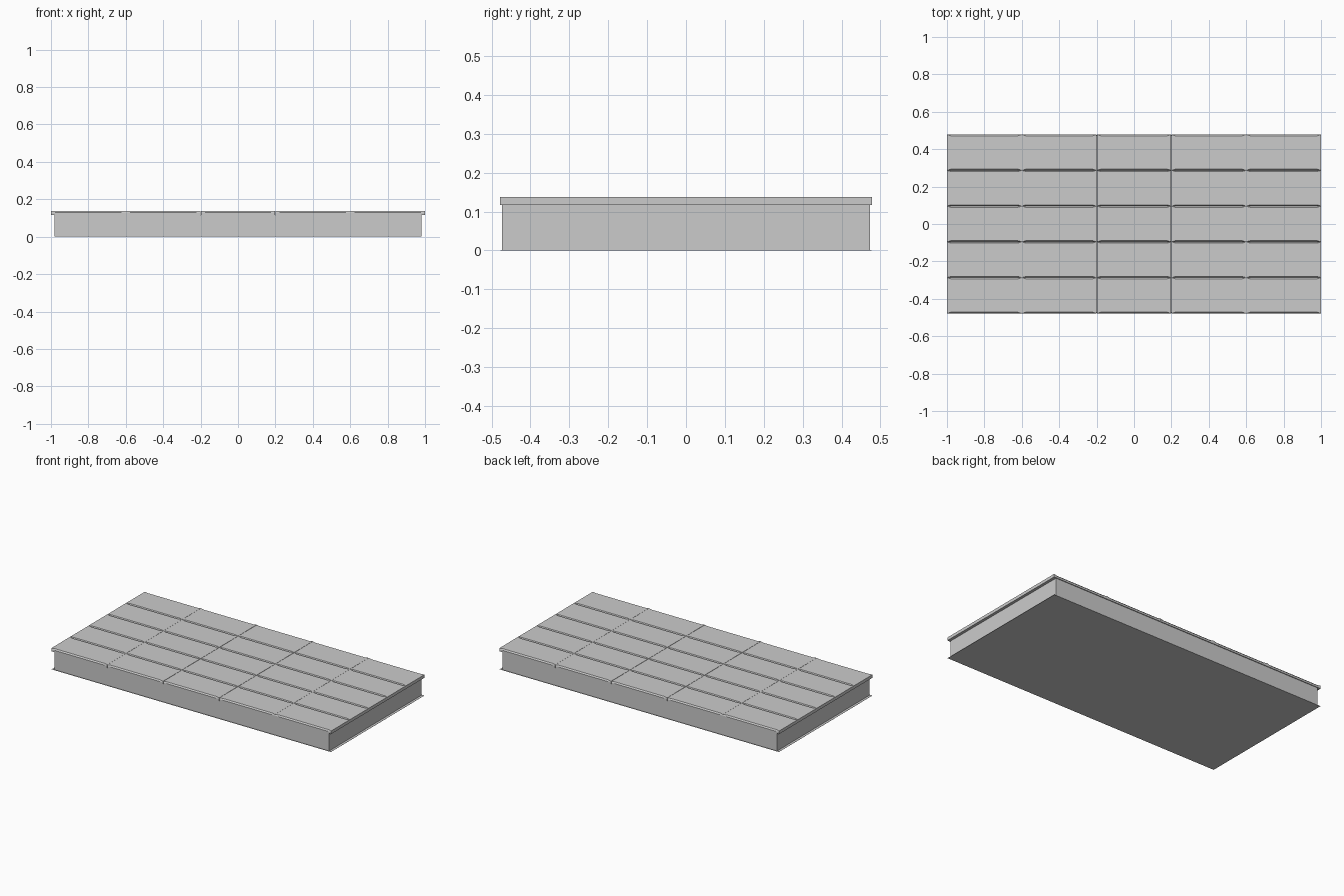
import bpy, bmesh

if "Cube" in bpy.data.objects:
    bpy.data.objects.remove(bpy.data.objects["Cube"])

X, Y = 1.0, 0.478          # half size of the tiled deck
Z0, Z1 = 0.117, 0.137      # underside and top of the deck
N = 5                      # tiles per side


def box(name, hx, hy, z0, z1):
    bm = bmesh.new()
    bmesh.ops.create_cube(bm, size=1)
    for v in bm.verts:
        v.co = (v.co.x * 2 * hx, v.co.y * 2 * hy, z1 if v.co.z > 0 else z0)
    finish(name, bm)


def finish(name, bm):
    bmesh.ops.recalc_face_normals(bm, faces=bm.faces)
    me = bpy.data.meshes.new(name)
    bm.to_mesh(me)
    bm.free()
    ob = bpy.data.objects.new(name, me)
    bpy.context.collection.objects.link(ob)


def tile(name, cx, cy, hx, hy, inset=0.007, run=0.022):
    # Tile whose long upper edges are chamfered, the chamfer fading at the corners
    def ring(bm, z, d):
        a = hx - run
        pts = [(-hx, -hy), (-a, -hy + d), (a, -hy + d), (hx, -hy),
               (hx, hy), (a, hy - d), (-a, hy - d), (-hx, hy)]
        return [bm.verts.new((cx + x, cy + y, z)) for x, y in pts]
    bm = bmesh.new()
    rings = [ring(bm, Z0, 0), ring(bm, Z1 - 0.008, 0), ring(bm, Z1, inset)]
    bm.faces.new(rings[0][::-1])
    bm.faces.new(rings[-1])
    for lo, hi in zip(rings, rings[1:]):
        for i in range(8):
            j = (i + 1) % 8
            bm.faces.new((lo[i], lo[j], hi[j], hi[i]))
    finish(name, bm)


# Thin bottom sheet and recessed base block
box("bottom_sheet", 0.998, 0.477, 0.0, 0.001)
box("base_block", 0.982, 0.473, 0.001, Z0)

# Grid of deck tiles with hairline joints between columns
for i in range(N):
    for j in range(N):
        tile(f"deck_tile_{i}_{j}",
             -X + (2 * i + 1) * X / N, -Y + (2 * j + 1) * Y / N,
             X / N - (0.001 if 0 < i < N - 1 else 0), Y / N)
